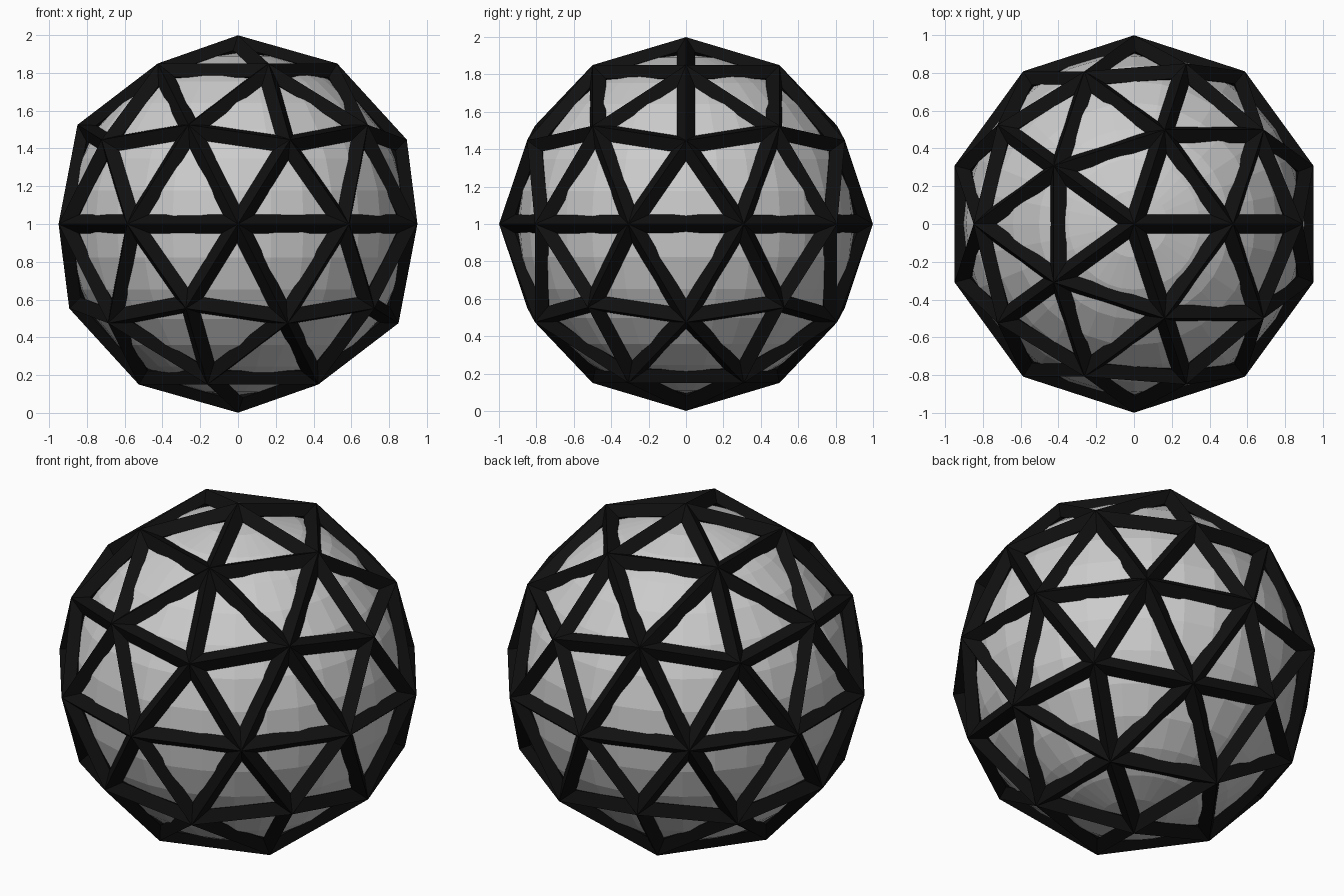
import bpy

if "Cube" in bpy.data.objects:
    bpy.data.objects.remove(bpy.data.objects["Cube"])

# inner faceted ball
bpy.ops.mesh.primitive_uv_sphere_add(segments=32, ring_count=16, radius=0.907, location=(0, 0, 1))
bpy.context.object.name = "inner_ball"

# triangulated strut cage: ridged bars around every edge of a geodesic sphere
THICK = 0.1
bpy.ops.mesh.primitive_ico_sphere_add(subdivisions=2, radius=0.949, location=(0, 0, 1))
cage = bpy.context.object
cage.name = "strut_cage"
wire = cage.modifiers.new("struts", 'WIREFRAME')
wire.thickness = THICK
wire.offset = 0
wire.use_even_offset = True
wire.use_replace = True

black = bpy.data.materials.new("black")
black.diffuse_color = (0.005, 0.005, 0.005, 1)
black.use_nodes = True
black.node_tree.nodes["Principled BSDF"].inputs["Base Color"].default_value = black.diffuse_color
cage.data.materials.append(black)
